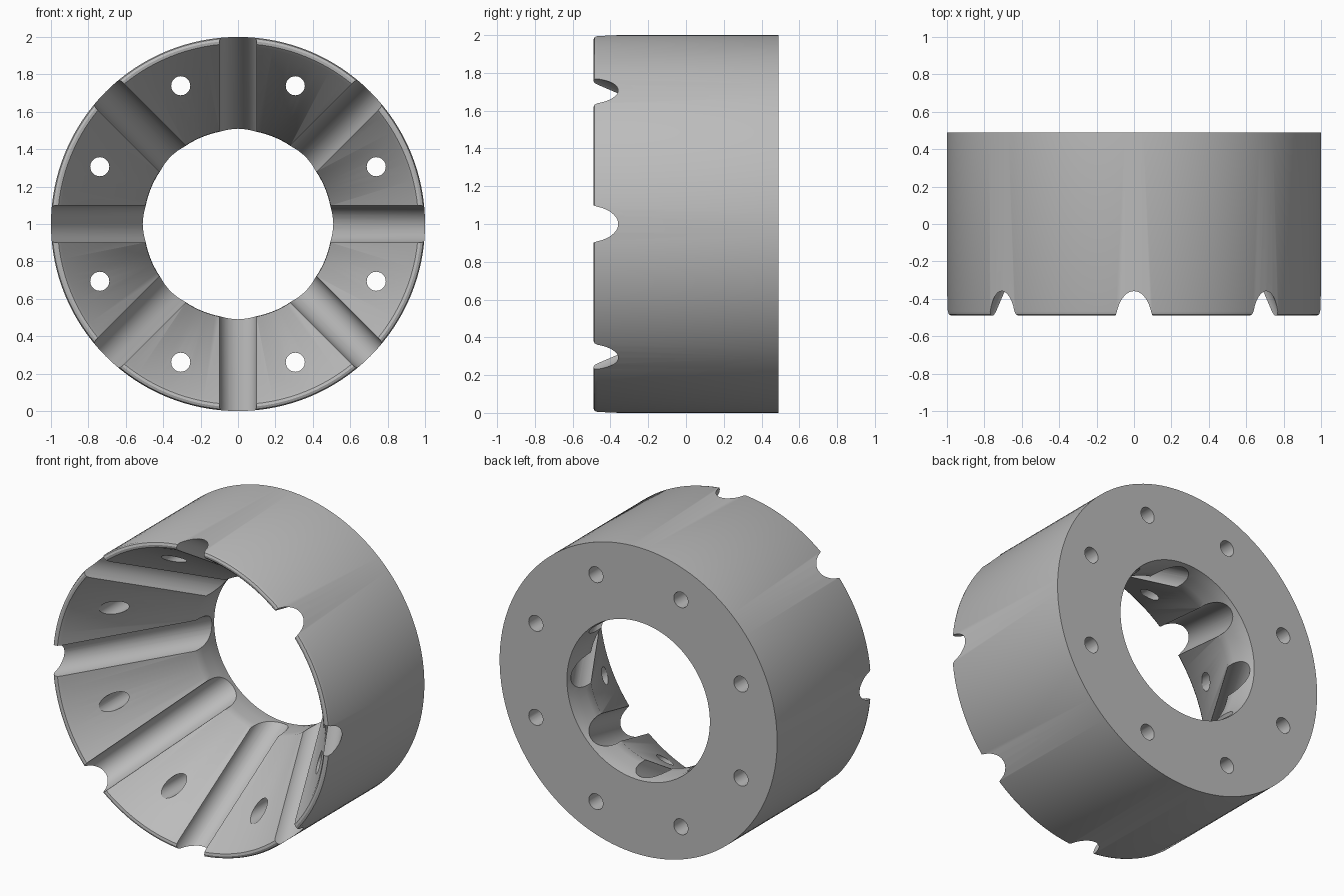
import bpy, bmesh, math
from mathutils import Vector, Matrix

default = bpy.data.objects.get("Cube")
if default:
    bpy.data.objects.remove(default, do_unlink=True)

CENTRE_Z = 1.0
SLOPE = math.tan(math.radians(59))   # funnel slope
COUNT = 8


def cone_y(r):
    """Depth of the funnel surface at radius r."""
    return -0.49 + (0.962 - r) * SLOPE


def polar(r, y, angle):
    return Vector((r * math.cos(angle), y, CENTRE_Z + r * math.sin(angle)))


def add_rod(bm, start, end, radius, sides):
    axis = end - start
    turn = axis.to_track_quat('Z', 'Y').to_matrix().to_4x4()
    bmesh.ops.create_cone(bm, cap_ends=True, segments=sides, radius1=radius,
                          radius2=radius, depth=axis.length,
                          matrix=Matrix.Translation((start + end) / 2) @ turn)


def make_object(name, bm):
    bmesh.ops.recalc_face_normals(bm, faces=bm.faces)
    mesh = bpy.data.meshes.new(name)
    bm.to_mesh(mesh)
    bm.free()
    obj = bpy.data.objects.new(name, mesh)
    bpy.context.collection.objects.link(obj)
    return obj


# Plain grey metal
grey = bpy.data.materials.new("plain_grey")
grey.use_nodes = True
grey.diffuse_color = (0.5, 0.5, 0.5, 1)
grey.node_tree.nodes["Principled BSDF"].inputs["Base Color"].default_value = (0.5, 0.5, 0.5, 1)

# Ring body: radius and depth profile turned around the y axis
profile = [(1.0, 0.49), (1.0, -0.468), (0.994, -0.484), (0.98, -0.49),
           (0.965, -0.487), (0.95, cone_y(0.95)), (0.505, cone_y(0.505)),
           (0.503, 0.33), (0.504, 0.40), (0.508, 0.45), (0.515, 0.49)]
SEGMENTS = 128
bm = bmesh.new()
rings = [[bm.verts.new(polar(r, y, math.tau * i / SEGMENTS)) for r, y in profile]
         for i in range(SEGMENTS)]
for i, ring in enumerate(rings):
    after = rings[(i + 1) % SEGMENTS]
    for j in range(len(profile)):
        k = (j + 1) % len(profile)
        bm.faces.new((ring[j], ring[k], after[k], after[j]))
body = make_object("flared_ring", bm)
body.data.materials.append(grey)

# Cutters: radial round grooves along the funnel, and bolt holes between them
bm = bmesh.new()
for n in range(COUNT):
    angle = math.tau * n / COUNT
    add_rod(bm, polar(0.38, cone_y(0.38), angle), polar(1.25, cone_y(1.25), angle), 0.1, 48)
    between = angle + math.pi / COUNT
    add_rod(bm, polar(0.8, -0.7, between), polar(0.8, 0.7, between), 0.051, 32)
cutter = make_object("groove_and_hole_cutter", bm)
cutter.data.materials.append(grey)
cutter.hide_render = True

# Cut, apply and discard the cutter
cut = body.modifiers.new("cuts", 'BOOLEAN')
cut.operation = 'DIFFERENCE'
cut.solver = 'EXACT'
cut.object = cutter
bpy.context.view_layer.objects.active = body
bpy.ops.object.select_all(action='DESELECT')
body.select_set(True)
bpy.ops.object.modifier_apply(modifier=cut.name)
bpy.data.objects.remove(cutter, do_unlink=True)

bpy.ops.object.shade_smooth_by_angle(angle=math.radians(30))
